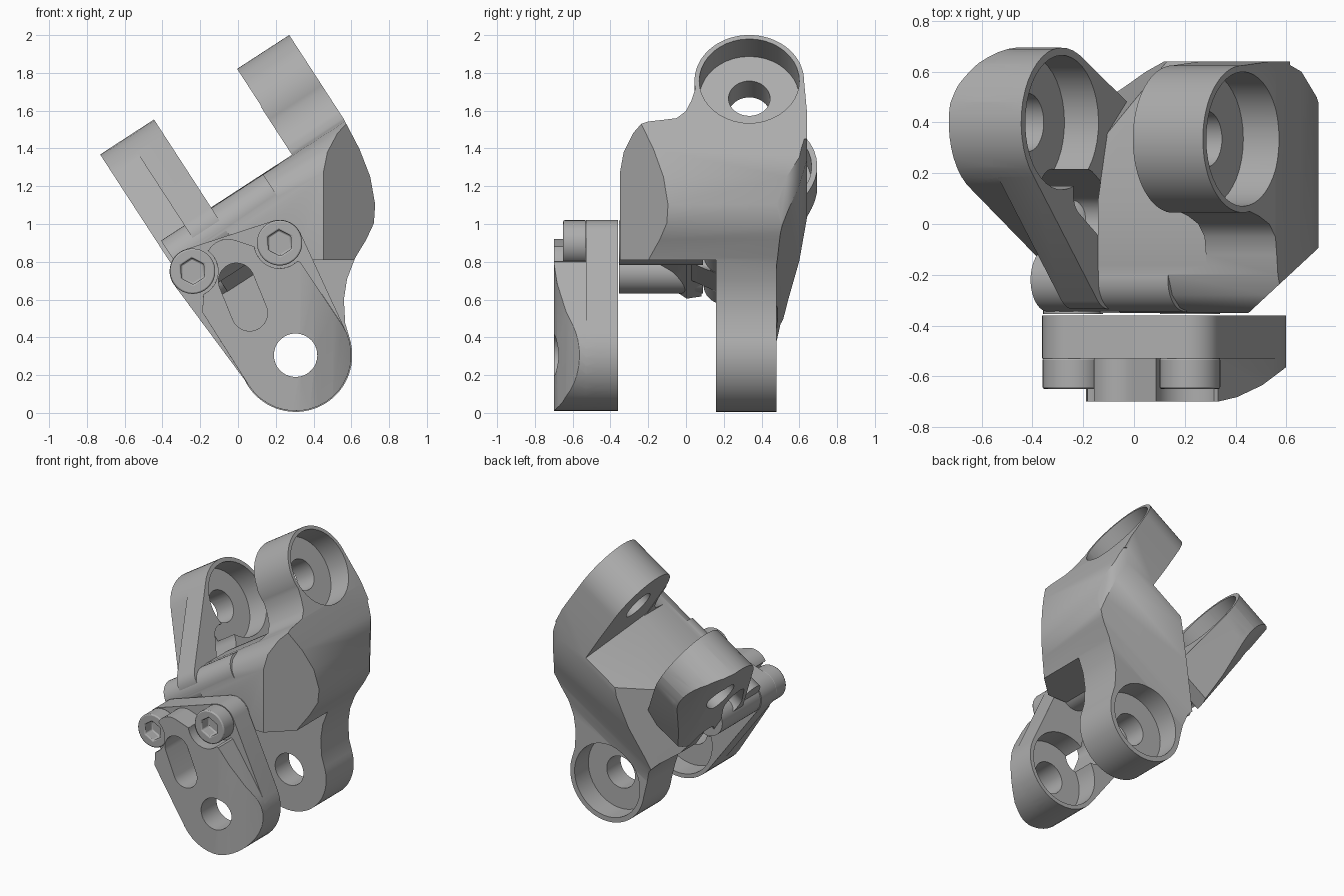
import bpy, math
from mathutils import Matrix, Vector
from mathutils.geometry import convex_hull_2d

cube = bpy.data.objects.get("Cube")
if cube:
    bpy.data.objects.remove(cube, do_unlink=True)

steel = bpy.data.materials.new("grey metal")
steel.use_nodes = True
GREY = (0.42, 0.42, 0.42, 1)
steel.diffuse_color = GREY
steel.node_tree.nodes["Principled BSDF"].inputs["Base Color"].default_value = GREY


def sub(parent, origin, a, b):
    """Frame inside a parent frame, with axes a, b and a x b."""
    a, b = Vector(a).normalized(), Vector(b).normalized()
    axes = Matrix((a, b, a.cross(b))).transposed().to_4x4()
    return parent @ Matrix.Translation(origin) @ axes


def arc(x, y, r, start=0, end=360, n=40):
    return [(x + r * math.cos(math.radians(start + (end - start) * i / n)),
             y + r * math.sin(math.radians(start + (end - start) * i / n)))
            for i in range(n + 1 if end - start < 360 else n)]


def hull(*outlines):
    pts = [Vector(p) for o in outlines for p in o]
    return [tuple(pts[i]) for i in convex_hull_2d(pts)]


def prism(name, outline, frame, low, high):
    """Extrude a 2D outline between two depths of a frame."""
    n = len(outline)
    verts = [frame @ Vector((x, y, c)) for c in (low, high) for x, y in outline]
    faces = [tuple(range(n))[::-1], tuple(range(n, 2 * n))]
    faces += [(i, (i + 1) % n, n + (i + 1) % n, n + i) for i in range(n)]
    area = sum(outline[i - 1][0] * outline[i][1] - outline[i][0] * outline[i - 1][1]
               for i in range(n))
    if area < 0:
        faces = [f[::-1] for f in faces]
    mesh = bpy.data.meshes.new(name)
    mesh.from_pydata(verts, [], faces)
    obj = bpy.data.objects.new(name, mesh)
    bpy.context.collection.objects.link(obj)
    mesh.materials.append(steel)
    return obj


def combine(obj, operation, *others):
    bpy.context.view_layer.objects.active = obj
    for other in others:
        mod = obj.modifiers.new("join", 'BOOLEAN')
        mod.operation, mod.solver, mod.object = operation, 'EXACT', other
        mod.use_hole_tolerant = True
        bpy.ops.object.modifier_apply(modifier=mod.name)
        bpy.data.objects.remove(other, do_unlink=True)


def finish(obj, width=0.0):
    bpy.ops.object.select_all(action='DESELECT')
    obj.select_set(True)
    bpy.context.view_layer.objects.active = obj
    if width:
        mod = obj.modifiers.new("edge", 'BEVEL')
        mod.width, mod.segments, mod.limit_method = width, 2, 'ANGLE'
        mod.angle_limit = math.radians(50)
    bpy.ops.object.shade_smooth_by_angle(angle=math.radians(35))


def drill(obj, frame, x, y, radius, low, high):
    combine(obj, 'DIFFERENCE', prism("cutter", arc(x, y, radius), frame, low, high))


# Tilted frame shared by every part
tilt = Matrix.Rotation(math.radians(-33), 4, 'Y')
front = sub(tilt, (0, 0, 0), (1, 0, 0), (0, 0, 1))    # depth runs to the front
side = sub(tilt, (0, 0, 0), (0, 1, 0), (0, 0, 1))     # depth runs to the upper ear

# Yoke body: the crossing of a front outline and a side outline
front_outline = [(1.317, 1.0), (1.317, 1.6), (.984, 1.6), (.984, .99), (.473, .99),
                 (.473, .78), (.157, .72), (.157, .6), (.2, .5), (.215, .42), (.19, .33)]
front_outline += arc(.422, .09, .3, 155, 345)
front_outline += [(.735, .09), (.797, .198), (.87, .28), (.967, .35), (1.07, .4), (1.15, .45),
                  (1.21, .53), (1.268, .667), (1.3, .82)]
side_outline = [(.64, .8), (.64, 1.05)] + arc(.335, 1.24, .29, 0, 190)
side_outline += [(.03, 1.12), (0, 1.05), (-.05, 1.005), (-.12, .995), (-.2, .985), (-.28, .955),
                 (-.33, .9), (-.35, .82), (-.35, -.4), (.48, -.4), (.48, .33), (.5, .42), (.54, .52),
                 (.6, .65)]
body = prism("yoke_body", front_outline, front, -.7, .5)
combine(body, 'INTERSECT', prism("cutter", side_outline, side, .05, 1.4))

# Chamfered corners, sloped saddle and clearance in front of the rear ear
ground = Matrix()
front_corner = prism("cutter", [(.775, -.05), (.43, -.37), (.8, -.39), (.8, -.05)], ground, .6, 1.7)
back_corner = prism("cutter", [(.75, .4), (.72, .5), (.66, .6), (.54, .67), (.8, .67), (.8, .4)],
                    ground, .55, 1.45)
neck_corner = prism("cutter", [(.435, 0), (.685, -.325), (.9, -.6), (1.2, -.6), (1.2, .3), (.2, .3)],
                    sub(tilt, (.422, .48, .09), (-.73, 0, .68), (0, 1, 0)), -.9, .9)
saddle = prism("cutter", [(.05, 1.0), (.75, .82), (.75, 1.7), (.05, 1.7)], side, .1, .988)
gap = prism("cutter", [(-.8, -.6), (.9, -.6), (.9, .16), (-.8, .16)], ground, -.2, .81)
combine(body, 'DIFFERENCE', front_corner, back_corner, neck_corner, saddle, gap)

# Cross bar at the front, and lugs that take the cap bolts
combine(body, 'UNION', prism("bar", arc(-.22, .862, .125), side, .155, .8))
cap_a, cap_b = (-.215, .67), (.253, .545)
front_cap_frame = sub(tilt, (.422, -.36, .09), (1, 0, 0), (0, 0, 1))
side_cap_frame = sub(tilt, (.473, .4, 1.25), (0, .731, -.682), (0, -.682, -.731))
for frame, (x, y) in ((front_cap_frame, cap_a), (front_cap_frame, cap_b), (side_cap_frame, cap_b)):
    combine(body, 'UNION', prism("lug", arc(x, y, .118), frame, -.45, -.006))

# Bearing seats and through holes of the two ears
drill(body, side, .335, 1.24, .11, .9, 1.4)
drill(body, side, .335, 1.24, .265, 1.147, 1.4)
drill(body, front, .422, .09, .115, -.6, -.1)
drill(body, front, .422, .09, .265, -.6, -.32)
finish(body)


def make_cap(name, frame, shoulders, bolts):
    """Bolted ear cap: flange, thick plate, slot, seat and socket bolts."""
    disc = arc(0, 0, .295)
    cap = prism(name, hull(disc, shoulders, arc(-.03, .61, .12)), frame, 0, .34)
    slope = [(.02, .341), (.1, .322), (.2, .275), (.3, .2), (.6, .2), (.6, .5), (.02, .5)]
    combine(cap, 'DIFFERENCE', prism("cutter", slope,
            sub(frame, (0, 0, 0), (.84, -.55, 0), (0, 0, 1)), -1, 1))
    for x, y in bolts:
        drill(cap, frame, x, y, .135, .17, .5)
    flange = prism("flange", hull(disc, arc(*cap_a, .122), arc(*cap_b, .122)), frame, 0, .17)
    combine(cap, 'UNION', flange)
    slot = hull(arc(-.049, .5, .095), arc(-.083, .32, .095))
    combine(cap, 'DIFFERENCE', prism("cutter", slot, frame, -.1, .5))
    drill(cap, frame, 0, 0, .115, -.1, .5)
    drill(cap, frame, 0, 0, .265, -.1, .16)
    finish(cap, .008)
    for number, (x, y) in enumerate(bolts, 1):
        bolt = prism(f"{name}_bolt_{number}", arc(x, y, .12), frame, .168, .29)
        combine(bolt, 'DIFFERENCE', prism("cutter", arc(x, y, .07, n=6), frame, .21, .4))
        finish(bolt, .008)


make_cap("front_cap", front_cap_frame, [(-.29, .46), (.29, .4)], [cap_a, cap_b])
make_cap("side_cap", side_cap_frame, [(.02, .73), (.13, .72), (.4, .36)], [cap_b])
